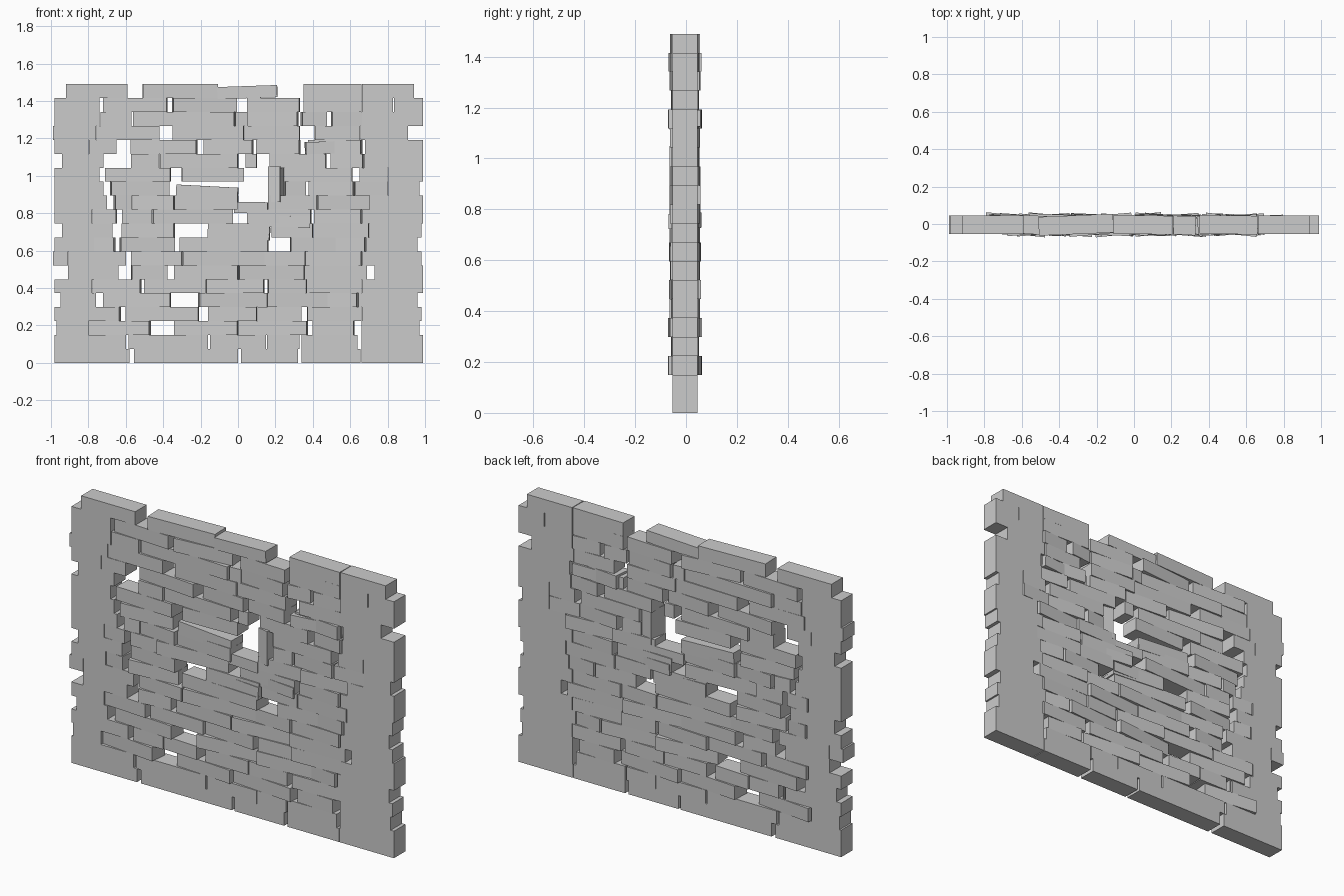
import bpy, random
from math import radians

random.seed(7)
H = 1.49 / 20      # course height
D = 0.10           # brick depth
count = 0


def brick(x0, x1, z0, z1, yaw=0.0, tilt=0.0, y=-0.004):
    """One plain brick; yaw turns it in plan, tilt leans it in the wall plane."""
    global count
    bpy.ops.mesh.primitive_cube_add(
        size=1, location=((x0 + x1) / 2, y, (z0 + z1) / 2),
        rotation=(0, radians(tilt), radians(yaw)))
    ob = bpy.context.object
    ob.scale = (x1 - x0, D, z1 - z0)
    ob.name = f"brick_{count:03d}"
    count += 1


def course(k, left, right, *joints):
    """A course from left to right; a joint is a position or an open (from, to) gap."""
    x = left
    for j in joints + (right,):
        a, b = j if isinstance(j, tuple) else (j, j + 0.004)
        mid = (x + a) / 2
        loose = abs(mid) < 0.72 and k > 1
        yaw = 0
        if loose:
            yaw = random.choice((-1, -1, 1)) * random.uniform(0.5, 6.5)
            yaw *= min(1, 0.33 / (a - x))
        brick(x, a, k * H, (k + 1) * H, yaw)
        x = b


# Bottom courses
course(0, -.98, .99, (-.58, -.555), (0, .015), (.32, .34), .655)
course(1, -.98, .99, (-.60, -.585), (-.16, -.15), .15, (.33, .34), (.64, .66))
course(2, -.97, .97, -.80, (-.47, -.34), 0, (.37, .40), (.62, .66))
course(3, -.98, .98, -.64, (-.63, -.60), -.42, (-.21, -.16), .10, (.34, .37), .66)
course(4, -.95, .96, (-.76, -.72), (-.36, -.21), .15, .48, .64)
course(5, -.98, .99, -.78, (-.52, -.50), -.17, (.14, .16), .36, .66)
course(6, -.91, .99, (-.64, -.57), (-.38, -.34), .0, .35, (.69, .73))
course(7, -.99, .98, -.91, (-.60, -.57), -.30, .14, .36, .66)

# Middle courses with the holes
course(8, -.98, .96, -.77, (-.66, -.63), (-.34, -.31), (.16, .28), .52, .68)
course(9, -.94, .98, (-.67, -.62), (-.34, -.16), (.17, .18), .40, .70)
course(10, -.98, .99, -.78, (-.65, -.62), -.46, (-.03, .05), (.39, .41), .66)
course(11, -.98, .99, (-.70, -.66), (-.57, -.56), -.34, (0, .16), .42, .70)
course(12, -.98, .97, (-.72, -.68), (-.37, .25), (.36, .38), .62, .80)
course(13, -.98, .99, (-.74, -.71), (-.36, -.30), (.03, .25), (.61, .65), .80)
course(14, -.94, .99, (-.72, -.57), -.42, (0, .04), (.10, .17), (.47, .50), .67)

# Upper courses
course(15, -.98, .99, -.80, (-.65, -.57), (-.22, -.18), (.08, .10), (.33, .38), (.66, .68))
course(16, -.99, .91, -.76, (-.42, -.35), .03, (.33, .41), .65)
course(17, -.98, .99, -.74, (-.57, -.56), -.02, .05, (.32, .34), (.47, .50), .66)
course(18, -.98, .99, (-.74, -.72), (-.38, -.35), (-.01, .05), (.33, .35), .66, .83)
course(19, -.92, .94, (-.59, -.51), (-.11, .35), .66)

# Shifted bricks leaning in the wall plane
brick(-.33, .0, .875, .945, -2, 3)
brick(-.16, .17, .66, .73, -3, 2)
brick(.055, .39, .725, .785, -5, 1)
brick(-.11, .21, 1.415, 1.48, -1, -2)
brick(.36, .66, 1.12, 1.185, 4, -2)
brick(-.02, .16, .80, .86, -2, 1)

# Upright brick standing in the hole
brick(.17, .235, .86, 1.05, -12, 0, -.01)
